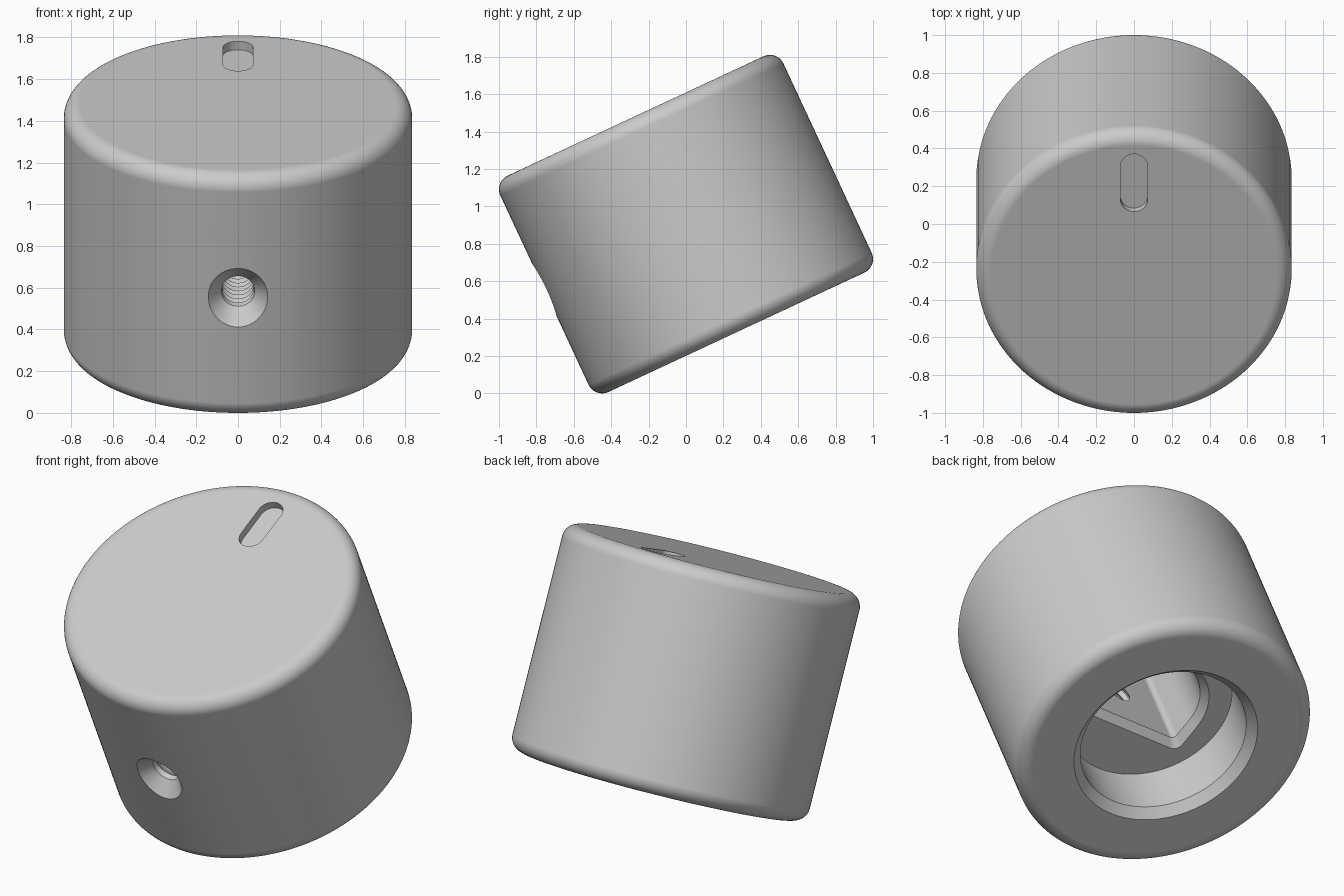
import bpy, bmesh, math
from mathutils import Matrix, Vector

cube = bpy.data.objects.get("Cube")
if cube:
    bpy.data.objects.remove(cube, do_unlink=True)

RADIUS, HALF, ROUND = 0.835, 0.638, 0.08
TILT = math.radians(25)

grey = bpy.data.materials.new("plain_grey")
grey.use_nodes = True
COLOUR = (0.6, 0.6, 0.6, 1)
grey.diffuse_color = COLOUR
grey.node_tree.nodes["Principled BSDF"].inputs["Base Color"].default_value = COLOUR


def finish(bm, name):
    bmesh.ops.remove_doubles(bm, verts=bm.verts, dist=1e-5)
    bmesh.ops.recalc_face_normals(bm, faces=bm.faces)
    mesh = bpy.data.meshes.new(name)
    bm.to_mesh(mesh)
    bm.free()
    mesh.materials.append(grey)
    ob = bpy.data.objects.new(name, mesh)
    bpy.context.collection.objects.link(ob)
    return ob


def loft(name, rings):
    """Skin a stack of equal-length closed rings and cap both ends."""
    bm = bmesh.new()
    rows = [[bm.verts.new(p) for p in ring] for ring in rings]
    n = len(rows[0])
    for a, b in zip(rows, rows[1:]):
        for i in range(n):
            j = (i + 1) % n
            bm.faces.new((a[i], a[j], b[j], b[i]))
    bm.faces.new(rows[0])
    bm.faces.new(rows[-1])
    return finish(bm, name)


def circle(r, z, n):
    return [(r * math.cos(math.tau * i / n), r * math.sin(math.tau * i / n), z) for i in range(n)]


def lathe(name, profile, n):
    return loft(name, [circle(r, z, n) for r, z in profile])


def arc(cx, cy, r, start, end, n):
    angles = [math.radians(start + (end - start) * i / n) for i in range(n + 1)]
    return [(cx + r * math.cos(a), cy + r * math.sin(a)) for a in angles]


def at(points, z):
    return [(x, y, z) for x, y in points]


# Knob body: cylinder with rounded rims
profile = arc(RADIUS - ROUND, ROUND - HALF, ROUND, -90, 0, 10)
profile += arc(RADIUS - ROUND, HALF - ROUND, ROUND, 0, 90, 10)
knob = lathe("knob_body", profile, 160)

# Chamfered round recess in the underside
floor = 0.335 - HALF
recess = lathe("recess_cutter", [(0.62, -HALF - 0.1), (0.47, 0.05 - HALF), (0.47, floor)], 128)


# Shaft bore: round at the back, squared off at the front
def bore_outline(grow):
    r, front, fillet = 0.30 + grow, -0.145 - grow, 0.03 + grow / 2
    return (arc(0, 0, r, 0, 180, 48)
            + arc(fillet - r, front + fillet, fillet, 180, 270, 8)
            + arc(r - fillet, front + fillet, fillet, 270, 360, 8))


bore = loft("bore_cutter", [at(bore_outline(0.04), floor - 0.05), at(bore_outline(0.04), floor),
                            at(bore_outline(0), floor + 0.04), at(bore_outline(0), 0.36)])

# Pointer slot in the top
slot_outline = arc(0, 0.634, 0.072, 0, 180, 20) + arc(0, 0.442, 0.072, 180, 360, 20)
slot = loft("slot_cutter", [at(slot_outline, HALF - 0.045), at(slot_outline, HALF + 0.1)])

# Threaded, countersunk set-screw hole in the front
pitch, mouth = 0.045, 0.76
screw_profile = [(0.075, 0.0), (0.075, 0.08)]
z = 0.1
while z + pitch < mouth - 0.01:
    screw_profile += [(0.075, z), (0.095, z + pitch * 0.4), (0.095, z + pitch * 0.55)]
    z += pitch
screw_profile += [(0.075, z), (0.08, mouth), (0.2, mouth + 0.12)]
screw = lathe("screw_hole_cutter", screw_profile, 48)
screw.data.transform(Matrix.Rotation(math.pi / 2, 4, "X"))

# Cut everything out, then discard the cutters
cutters = [recess, bore, slot, screw]
for cutter in cutters:
    cutter.hide_render = True
    cut = knob.modifiers.new(cutter.name, "BOOLEAN")
    cut.operation = "DIFFERENCE"
    cut.solver = "EXACT"
    cut.object = cutter
bpy.context.view_layer.update()
graph = bpy.context.evaluated_depsgraph_get()
result = bpy.data.meshes.new_from_object(knob.evaluated_get(graph))
knob.modifiers.clear()
knob.data = result
for cutter in cutters:
    bpy.data.objects.remove(cutter, do_unlink=True)

# Tilt the knob forward and rest it on the ground
result.transform(Matrix.Rotation(TILT, 4, "X"))
lowest = min(v.co.z for v in result.vertices)
result.transform(Matrix.Translation(Vector((0, 0, -lowest))))

# Smooth curved walls, crisp edges
bpy.ops.object.select_all(action="DESELECT")
knob.select_set(True)
bpy.context.view_layer.objects.active = knob
bpy.ops.object.shade_smooth_by_angle(angle=math.radians(30))
weighted = knob.modifiers.new("even_shading", "WEIGHTED_NORMAL")
weighted.keep_sharp = True
